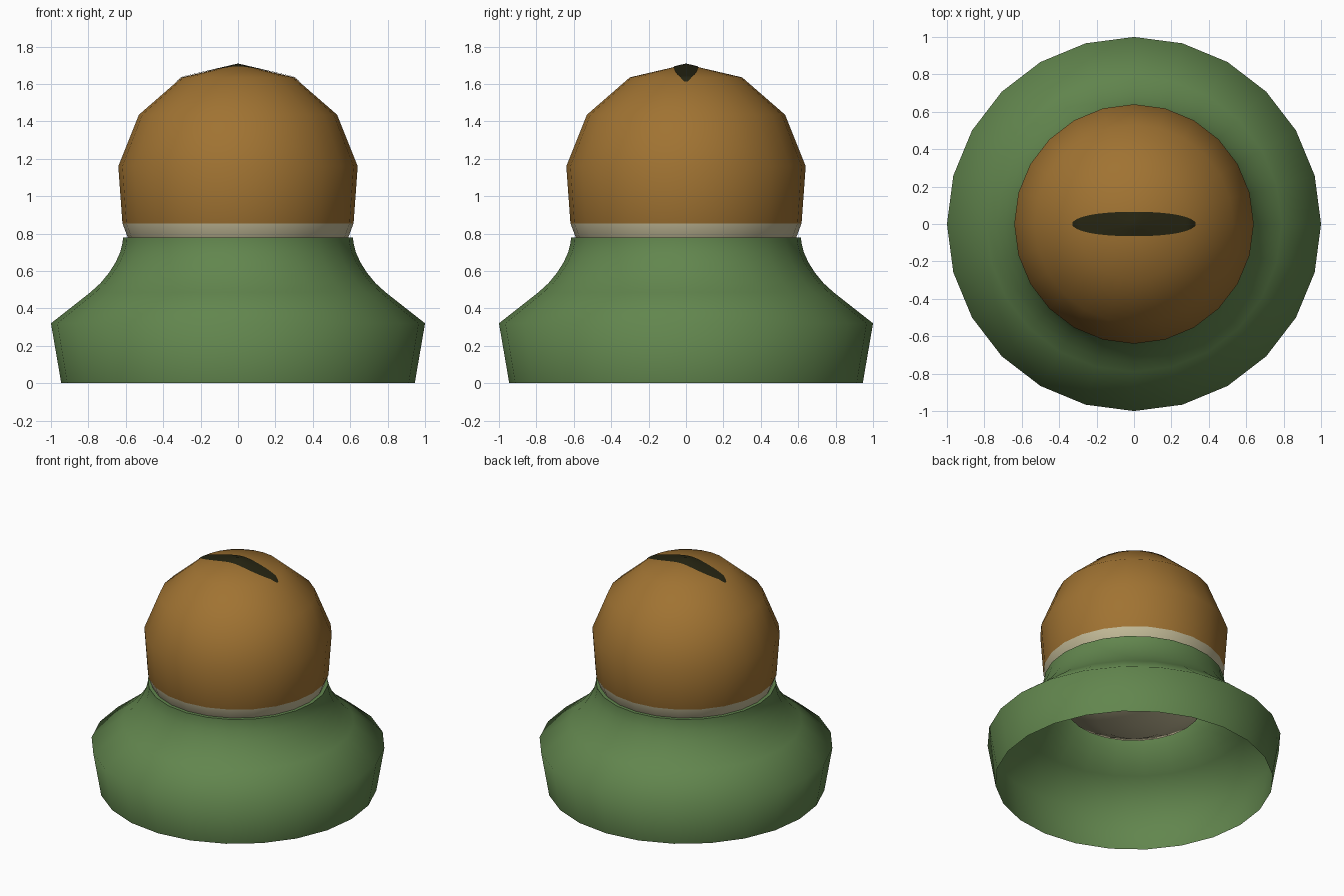
import bpy, bmesh, math
from mathutils import Vector
from mathutils.bvhtree import BVHTree

if "Cube" in bpy.data.objects:
    bpy.data.objects.remove(bpy.data.objects["Cube"])

SIDES = 24


def material(name, rgb):
    m = bpy.data.materials.new(name)
    m.diffuse_color = (*rgb, 1)
    m.use_nodes = True
    m.node_tree.nodes["Principled BSDF"].inputs["Base Color"].default_value = m.diffuse_color
    return m


green = material("skin green", (0.122, 0.238, 0.076))
amber = material("amber iris", (0.352, 0.171, 0.032))
cream = material("cream white", (0.54, 0.49, 0.31))
black = material("pupil black", (0.019, 0.018, 0.006))


def finish(bm, name, mats, angle=80):
    mesh = bpy.data.meshes.new(name)
    bm.to_mesh(mesh)
    bm.free()
    obj = bpy.data.objects.new(name, mesh)
    bpy.context.collection.objects.link(obj)
    for m in mats:
        mesh.materials.append(m)
    bpy.ops.object.select_all(action='DESELECT')
    obj.select_set(True)
    bpy.context.view_layer.objects.active = obj
    bpy.ops.object.shade_smooth_by_angle(angle=math.radians(angle))
    return obj


def lathe(profile):
    """Spin a bottom-to-top (radius, height) profile around z."""
    bm = bmesh.new()
    rings = []
    for r, z in profile:
        if r == 0:
            rings.append([bm.verts.new((0, 0, z))] * SIDES)
        else:
            rings.append([bm.verts.new((r * math.cos(2 * math.pi * i / SIDES),
                                        r * math.sin(2 * math.pi * i / SIDES), z))
                          for i in range(SIDES)])
    for a, b in zip(rings, rings[1:]):
        for i in range(SIDES):
            j = (i + 1) % SIDES
            corners = list(dict.fromkeys((a[i], a[j], b[j], b[i])))
            bm.faces.new(corners)
    return bm


# Flared eyelid base, open underneath, with a narrow lip around the eyeball
lid = lathe([(0.945, 0), (1.0, 0.32), (0.79, 0.485), (0.735, 0.535), (0.69, 0.59),
             (0.655, 0.645), (0.63, 0.70), (0.617, 0.75), (0.615, 0.78), (0.588, 0.78)])
finish(lid, "eyelid_base", [green])

# Eyeball: cream underside, amber above
eye = lathe([(0, 0.43), (0.25, 0.47), (0.46, 0.575), (0.59, 0.78), (0.618, 0.855),
             (0.64, 1.16), (0.53, 1.435), (0.30, 1.635), (0, 1.705)])
for f in eye.faces:
    f.material_index = 0 if f.calc_center_median().z > 0.855 else 1
tree = BVHTree.FromBMesh(eye)
finish(eye, "eyeball", [amber, cream])

# Slit pupil: thin plate draped over the top of the eyeball
pupil = bmesh.new()
half_len, half_wid, steps = 0.33, 0.065, 32
rows = []
for i in range(steps + 1):
    t = -math.cos(math.pi * i / steps)
    w = half_wid * max(0.02, 1 - abs(t) ** 2.3) ** 0.5
    row = []
    for k in (-1, -0.5, 0, 0.5, 1):
        hit = tree.ray_cast(Vector((t * half_len, k * w + 1e-5, 3)), Vector((0, 0, -1)))[0]
        row.append(pupil.verts.new((t * half_len, k * w, hit.z + 0.004)))
    rows.append(row)
for a, b in zip(rows, rows[1:]):
    for k in range(4):
        pupil.faces.new((a[k], b[k], b[k + 1], a[k + 1]))
finish(pupil, "slit_pupil", [black])
